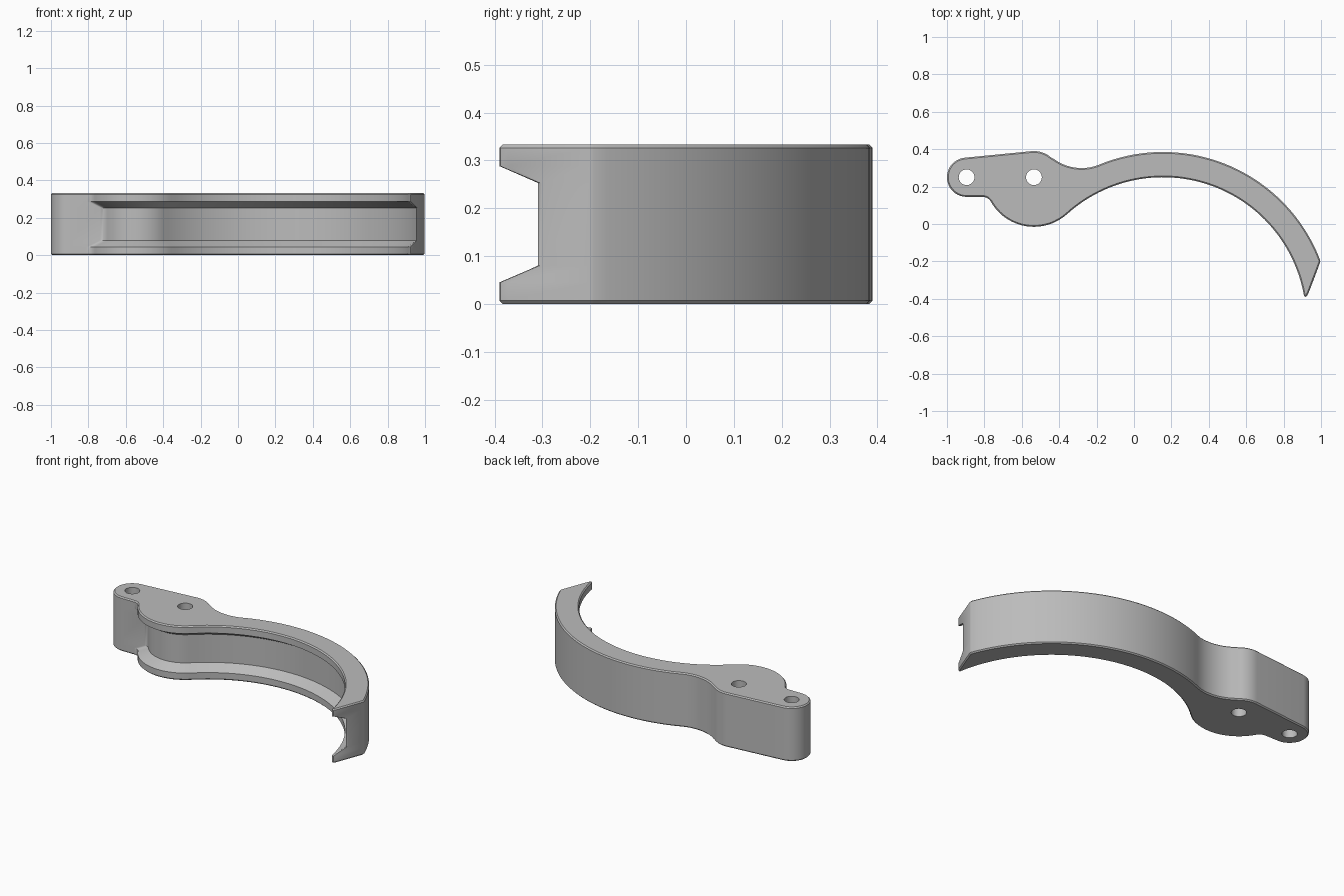
import bpy, bmesh
from math import radians, degrees, atan2, asin, cos, sin, sqrt
from mathutils import Vector

if "Cube" in bpy.data.objects:
    bpy.data.objects.remove(bpy.data.objects["Cube"], do_unlink=True)

HEIGHT, CHAMFER, GROOVE = 0.333, 0.007, 0.06
LUG, HUB = Vector((-0.895, 0.25)), Vector((-0.535, 0.25))   # pin hole centres
BOW, NECK = Vector((0.155, -0.515)), Vector((-0.28, 0.549))  # arc centres
LUG_R, BOSS_R, HUB_R, FILLET = 0.105, 0.14, 0.265, 0.05
INNER_R, OUTER_R, NECK_R = 0.765, 0.9, 0.25


def arc(centre, r, a, b, n, last=False):
    """Points on an arc from a to b degrees; tangent arcs share their ends."""
    angles = [radians(a + (b - a) * i / n) for i in range(n + last)]
    return [centre + Vector((cos(t), sin(t))) * r for t in angles]


def heading(a, b):
    return degrees(atan2(b.y - a.y, b.x - a.x))


def outline(cut):
    """Counter-clockwise plan shape, with the concave side cut back."""
    hub_r = HUB_R - cut
    fy = LUG.y - LUG_R - FILLET
    fillet = Vector((HUB.x - sqrt((hub_r + FILLET) ** 2 - (HUB.y - fy) ** 2), fy))
    to_hub, to_bow = heading(fillet, HUB), heading(HUB, BOW)
    top = 90 + degrees(asin((BOSS_R - LUG_R) / (HUB.x - LUG.x)))
    if cut:
        end, tip = 14.4, [(0.955, -0.3085), (0.957, -0.306), (0.959, -0.302)]
    else:
        end, tip = 9.8, [(0.914, -0.39), (0.922, -0.388), (0.932, -0.372)]
    pts = arc(LUG, LUG_R, top, 270, 20, True)
    pts += arc(fillet, FILLET, 90, to_hub, 8)
    pts += arc(HUB, hub_r, 180 + to_hub, 360 + to_bow, 24)
    pts += arc(BOW, INNER_R + cut, 180 + to_bow, end, 56, True)
    pts += [Vector(p) for p in tip] + [Vector((0.996, -0.203))]
    pts += arc(BOW, OUTER_R, 21, heading(BOW, NECK), 48)
    pts += arc(NECK, NECK_R, 180 + heading(BOW, NECK), 180 + heading(HUB, NECK), 16)
    pts += arc(HUB, BOSS_R, heading(HUB, NECK), top, 10, True)
    return pts


def shrink(pts, d):
    """Move every point inward along its averaged edge normal."""
    out = []
    for i, p in enumerate(pts):
        t = (p - pts[i - 1]).normalized() + (pts[(i + 1) % len(pts)] - p).normalized()
        t.normalize()
        out.append(p + Vector((-t.y, t.x)) * d)
    return out


# Body: stacked plan shapes make the chamfers and the tapered groove
full, core = outline(0), outline(GROOVE)
rim = shrink(full, CHAMFER)
half = [(rim, 0), (full, CHAMFER), (full, 0.045), (core, 0.08)]
layers = half + [(pts, HEIGHT - z) for pts, z in reversed(half)]

bm = bmesh.new()
rings = [[bm.verts.new((p.x, p.y, z)) for p in pts] for pts, z in layers]
n = len(full)
for low, high in zip(rings, rings[1:]):
    for i in range(n):
        j = (i + 1) % n
        bm.faces.new((low[i], low[j], high[j], high[i]))
bm.faces.new(rings[0][::-1])
bm.faces.new(rings[-1])
mesh = bpy.data.meshes.new("curved_arm")
bm.to_mesh(mesh)
bm.free()
arm = bpy.data.objects.new("curved_arm", mesh)
bpy.context.collection.objects.link(arm)

# Plain grey material
grey = bpy.data.materials.new("light_grey")
grey.use_nodes = True
grey.diffuse_color = (0.5, 0.5, 0.5, 1)
grey.node_tree.nodes["Principled BSDF"].inputs["Base Color"].default_value = (0.5, 0.5, 0.5, 1)
mesh.materials.append(grey)

# Pin holes through the lug and the hub
for name, c in (("lug_hole_cutter", LUG), ("hub_hole_cutter", HUB)):
    bpy.ops.mesh.primitive_cylinder_add(vertices=40, radius=0.042, depth=1,
                                        location=(c.x, c.y, HEIGHT / 2))
    cutter = bpy.context.object
    cutter.name = name
    cutter.data.materials.append(grey)
    cutter.hide_render = True
    mod = arm.modifiers.new(name, "BOOLEAN")
    mod.operation, mod.solver, mod.object = "DIFFERENCE", "EXACT", cutter
    bpy.ops.object.select_all(action="DESELECT")
    arm.select_set(True)
    bpy.context.view_layer.objects.active = arm
    bpy.ops.object.modifier_apply(modifier=mod.name)
    bpy.data.objects.remove(cutter, do_unlink=True)

bpy.ops.object.shade_smooth_by_angle(angle=radians(25))
